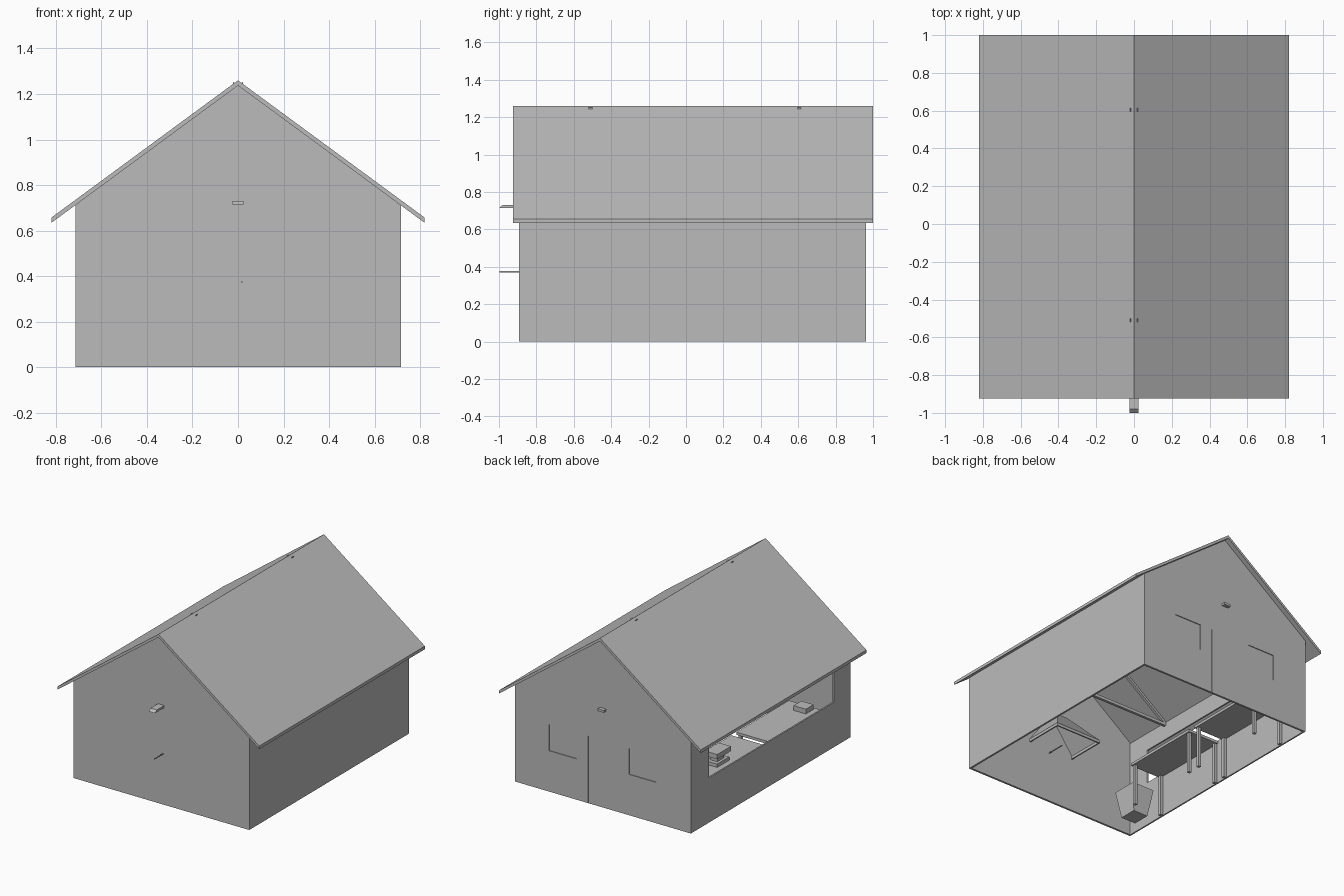
import bpy, bmesh, math
from mathutils import Vector

if "Cube" in bpy.data.objects:
    bpy.data.objects.remove(bpy.data.objects["Cube"])

grey = bpy.data.materials.new("plain_grey")
grey.diffuse_color = (0.5, 0.5, 0.5, 1)
grey.use_nodes = True
grey.node_tree.nodes["Principled BSDF"].inputs["Base Color"].default_value = grey.diffuse_color

SLOPE = 0.735            # roof pitch (rise per run)
UNDER = 1.237            # underside of the roof at the ridge


def finish(name, bm):
    bmesh.ops.recalc_face_normals(bm, faces=bm.faces)
    me = bpy.data.meshes.new(name)
    bm.to_mesh(me)
    bm.free()
    me.materials.append(grey)
    ob = bpy.data.objects.new(name, me)
    bpy.context.collection.objects.link(ob)
    return ob


def box(name, x, y, z):
    """Box from three (min, max) ranges."""
    bm = bmesh.new()
    bmesh.ops.create_cube(bm, size=1)
    for v in bm.verts:
        v.co = [r[0] + (c + 0.5) * (r[1] - r[0]) for c, r in zip(v.co, (x, y, z))]
    return finish(name, bm)


def extrude_y(name, profile, y0, y1):
    """Extrude an x/z profile along y."""
    bm = bmesh.new()
    f = bm.faces.new([bm.verts.new((x, y0, z)) for x, z in profile])
    ext = bmesh.ops.extrude_face_region(bm, geom=[f])
    for v in ext["geom"]:
        if isinstance(v, bmesh.types.BMVert):
            v.co.y = y1
    return finish(name, bm)


def frustum(name, bottom, top, wall, open_faces):
    """Tapered shell between two rectangles (x0, x1, y0, y1, z)."""
    bm = bmesh.new()
    rings = []
    for x0, x1, y0, y1, z in (bottom, top):
        rings.append([bm.verts.new(p) for p in
                      ((x0, y0, z), (x1, y0, z), (x1, y1, z), (x0, y1, z))])
    for i in range(4):
        j = (i + 1) % 4
        bm.faces.new((rings[0][i], rings[0][j], rings[1][j], rings[1][i]))
    if "bottom" not in open_faces:
        bm.faces.new(rings[0][::-1])
    if "top" not in open_faces:
        bm.faces.new(rings[1])
    ob = finish(name, bm)
    mod = ob.modifiers.new("thickness", "SOLIDIFY")
    mod.thickness = wall
    return ob


def cut(target, name, x, y, z):
    c = box(name, x, y, z)
    c.hide_render = True
    c.hide_viewport = False
    c.display_type = "WIRE"
    mod = target.modifiers.new(name, "BOOLEAN")
    mod.operation = "DIFFERENCE"
    mod.solver = "EXACT"
    mod.object = c


# roof
extrude_y("roof", [(0, 1.26), (0.82, 0.657), (0.82, 0.634), (0, UNDER),
                   (-0.82, 0.634), (-0.82, 0.657)], -0.925, 1.0)

# gable walls
eave = UNDER - SLOPE * 0.703
gable = [(-0.703, 0), (0.703, 0), (0.703, eave), (0, UNDER), (-0.703, eave)]
extrude_y("front_wall", gable, -0.893, -0.878)
back = extrude_y("back_wall", gable, 0.948, 0.963)

# shallow window recesses and the door gap in the back wall
for i, (a, b) in enumerate(((0.217, 0.44), (-0.43, -0.21))):
    cut(back, f"back_window_cutter_{i}", (a, b), (0.957, 0.99), (0.30, 0.493))
cut(back, "door_gap_cutter", (0.117, 0.121), (0.957, 0.99), (-0.05, 0.493))

# side walls
box("right_wall", (0.703, 0.717), (-0.893, 0.963), (0, 0.716))
left = box("left_wall", (-0.714, -0.703), (-0.893, 0.963), (0, 0.716))
cut(left, "left_opening_cutter", (-0.8, -0.6), (-0.70, 0.755), (0.33, 0.585))

# roof trusses: tie beam plus two rafters that cross at the ridge
for y in (-0.51, 0.605):
    ys = (y - 0.01, y + 0.01)
    box("tie_beam", (-0.703, 0.703), ys, (0.69, 0.712))
    for s in (-1, 1):
        ends = [(-0.021 * s, UNDER + SLOPE * 0.021), (0.70 * s, UNDER - SLOPE * 0.70)]
        extrude_y("rafter", ends + [(x, z - 0.022) for x, z in ends[::-1]], *ys)

# two workbenches along the open side
for y0, y1 in ((-0.56, 0.05), (0.11, 0.74)):
    box("bench_top", (-0.702, -0.445), (y0, y1), (0.305, 0.325))
    for x in (-0.69, -0.465):
        for y in (y0 + 0.02, y1 - 0.02):
            box("bench_leg", (x - 0.011, x + 0.011), (y - 0.011, y + 0.011), (0, 0.305))

# machine on the back bench: base, neck and head
box("machine_base", (-0.66, -0.56), (0.44, 0.58), (0.325, 0.35))
box("machine_neck", (-0.64, -0.58), (0.47, 0.55), (0.35, 0.385))
box("machine_head", (-0.66, -0.56), (0.42, 0.58), (0.385, 0.42))
# small box on the front bench
box("bench_box", (-0.66, -0.56), (-0.54, -0.45), (0.325, 0.36))

# tapered open bin
frustum("bin", (-0.63, -0.51, -0.74, -0.61, 0.001),
        (-0.66, -0.48, -0.77, -0.58, 0.20), 0.004, ("top",))

# fume hood on the front wall: rim, tapered body and duct
for s in (-1, 1):
    xs = sorted((0.19 * s, 0.18 * s))
    box("hood_rim_side", xs, (-0.878, -0.585), (0.40, 0.42))
box("hood_rim_front", (-0.18, 0.18), (-0.595, -0.585), (0.40, 0.42))
frustum("hood", (-0.19, 0.19, -0.878, -0.585, 0.42),
        (-0.04, 0.04, -0.878, -0.76, 0.62), 0.005, ("bottom",))
box("hood_duct", (-0.025, 0.025), (-0.86, -0.81), (0.62, 0.73))

# outside vent with a bevelled tip, pipe below it, small vent at the back
vent = box("front_vent", (-0.025, 0.025), (-1.0, -0.81), (0.714, 0.731))
for v in vent.data.vertices:
    if v.co.y < -0.99 and v.co.z > 0.72:
        v.co.y = -0.98
box("gas_pipe", (0.014, 0.020), (-0.997, -0.74), (0.371, 0.377))
box("back_vent", (-0.025, 0.025), (0.955, 0.99), (0.714, 0.731))
